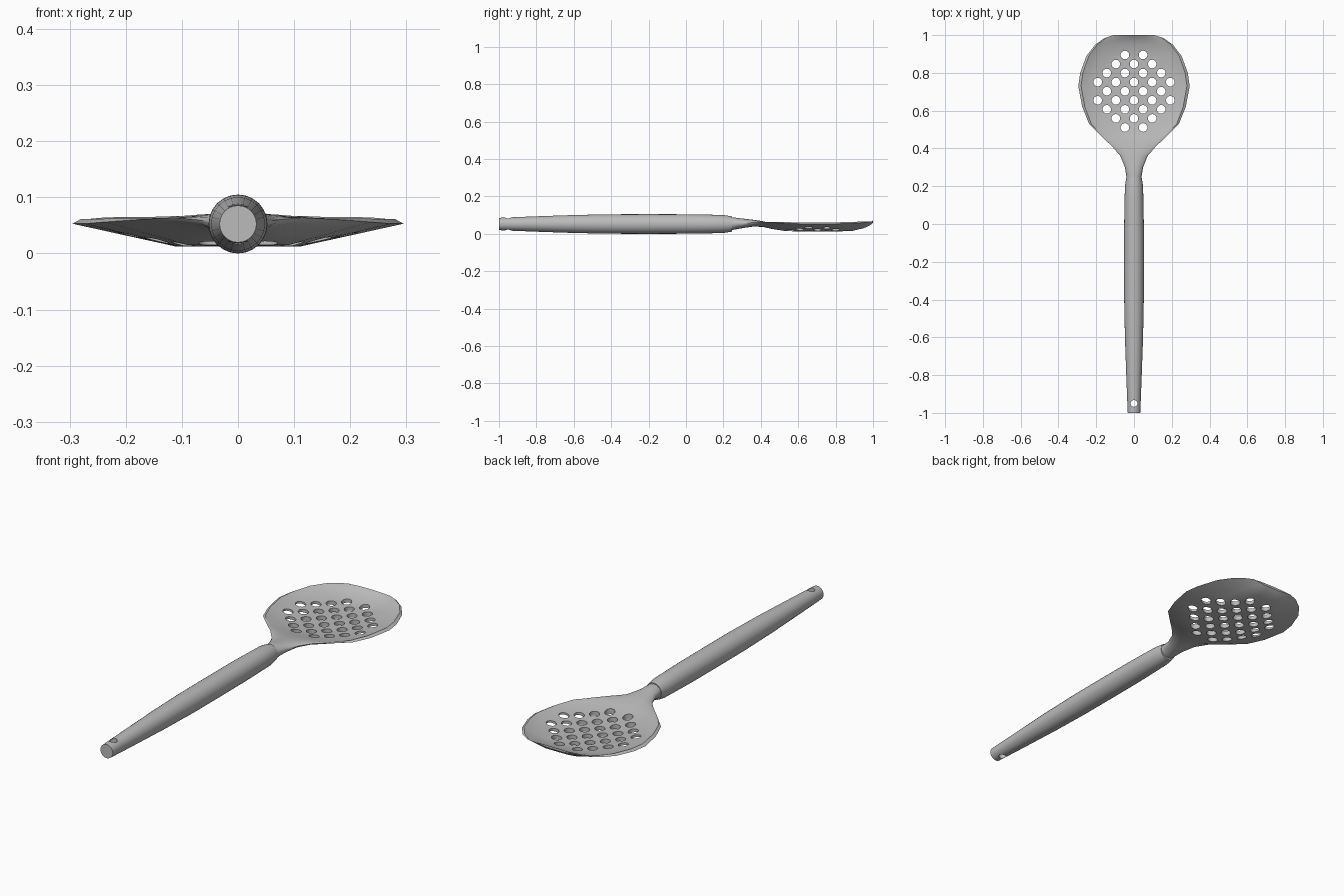
import bpy, bmesh, math
from mathutils import Matrix

old = bpy.data.objects.get("Cube")
if old:
    bpy.data.objects.remove(old, do_unlink=True)

grey = bpy.data.materials.new("grey_nylon")
grey.use_nodes = True
grey.diffuse_color = (0.5, 0.5, 0.5, 1)
grey.node_tree.nodes["Principled BSDF"].inputs["Base Color"].default_value = (0.5, 0.5, 0.5, 1)


def finish(name, bm):
    bmesh.ops.recalc_face_normals(bm, faces=bm.faces)
    mesh = bpy.data.meshes.new(name)
    bm.to_mesh(mesh)
    bm.free()
    mesh.materials.append(grey)
    obj = bpy.data.objects.new(name, mesh)
    bpy.context.collection.objects.link(obj)
    return obj


def loft(name, rings):
    """Skin a list of equal closed rings and cap both ends."""
    bm = bmesh.new()
    loops = [[bm.verts.new(p) for p in ring] for ring in rings]
    n = len(loops[0])
    for a, b in zip(loops, loops[1:]):
        for i in range(n):
            j = (i + 1) % n
            bm.faces.new((a[i], a[j], b[j], b[i]))
    bm.faces.new(loops[0])
    bm.faces.new(loops[-1])
    return finish(name, bm)


def drill(obj, points, radius):
    """Cut upright round holes through an object."""
    bm = bmesh.new()
    for x, y in points:
        bmesh.ops.create_cone(bm, cap_ends=True, segments=14, radius1=radius, radius2=radius,
                              depth=0.4, matrix=Matrix.Translation((x, y, 0.05)))
    cutter = finish(obj.name + "_cutter", bm)
    cutter.hide_render = True
    mod = obj.modifiers.new("holes", 'BOOLEAN')
    mod.operation = 'DIFFERENCE'
    mod.solver = 'EXACT'
    mod.object = cutter
    activate(obj)
    bpy.ops.object.modifier_apply(modifier=mod.name)
    bpy.data.objects.remove(cutter, do_unlink=True)


def activate(obj):
    bpy.ops.object.select_all(action='DESELECT')
    obj.select_set(True)
    bpy.context.view_layer.objects.active = obj


# Round tapering handle: (y, radius)
AXIS_Z = 0.0525
handle_profile = [(-1, 0.033), (-0.93, 0.036), (-0.8, 0.041), (-0.6, 0.048), (-0.4, 0.052),
                  (-0.2, 0.0525), (0, 0.052), (0.12, 0.05), (0.2, 0.048), (0.245, 0.041)]
SIDES = 24
handle = loft("handle", [[(r * math.cos(k * math.tau / SIDES), y,
                           AXIS_Z + r * math.sin(k * math.tau / SIDES)) for k in range(SIDES)]
                         for y, r in handle_profile])
drill(handle, [(0, -0.95)], 0.018)

# Blade cross-section: (fraction of half width, rise of the dished top)
half = [(0, 0), (0.18, 0.03), (0.37, 0.1), (0.55, 0.3), (0.72, 0.6), (0.86, 0.95), (0.95, 1.35), (1, 1)]
section = [(-u, f) for u, f in reversed(half[1:])] + half


def blade_ring(y, w, rim, top, bottom, dish):
    upper, lower = [], []
    for u, f in section:
        rounded = 1 - math.sqrt(max(0, 1 - u * u))
        flat = max(0, (abs(u) - 0.37) / 0.63)
        up = rounded + (f - rounded) * dish
        down = rounded + (flat - rounded) * dish
        upper.append((u * w, y, top + (rim - top) * up))
        lower.append((u * w, y, bottom + (rim - bottom) * down))
    return upper + lower[-2:0:-1]


# Neck opening into the blade: y, half width, rim z, top z, bottom z, dish amount
blade_rows = [(0.2, 0.036, 0.052, 0.088, 0.018, 0), (0.25, 0.04, 0.054, 0.088, 0.021, 0),
              (0.3, 0.048, 0.056, 0.082, 0.03, 0), (0.36, 0.072, 0.06, 0.075, 0.039, 0.1),
              (0.41, 0.115, 0.064, 0.068, 0.037, 0.5), (0.46, 0.168, 0.061, 0.054, 0.026, 0.8),
              (0.53, 0.238, 0.056, 0.038, 0.015, 1), (0.62, 0.274, 0.053, 0.03, 0.012, 1),
              (0.73, 0.295, 0.053, 0.03, 0.012, 1), (0.8, 0.285, 0.053, 0.03, 0.012, 1),
              (0.89, 0.252, 0.056, 0.033, 0.016, 1), (0.95, 0.205, 0.06, 0.045, 0.03, 1),
              (0.985, 0.155, 0.064, 0.06, 0.046, 1), (1, 0.11, 0.067, 0.071, 0.06, 1)]
blade = loft("blade", [blade_ring(*row) for row in blade_rows])

# Staggered drain holes
STEP = 0.048
holes = []
for row, count in enumerate([2, 3, 4, 5, 4, 5, 4, 3, 2]):
    for k in range(count):
        holes.append(((2 * k - count + 1) * STEP, 0.511 + row * STEP))
drill(blade, holes, 0.023)

for obj in (handle, blade):
    activate(obj)
    bpy.ops.object.shade_smooth_by_angle(angle=math.radians(30))
